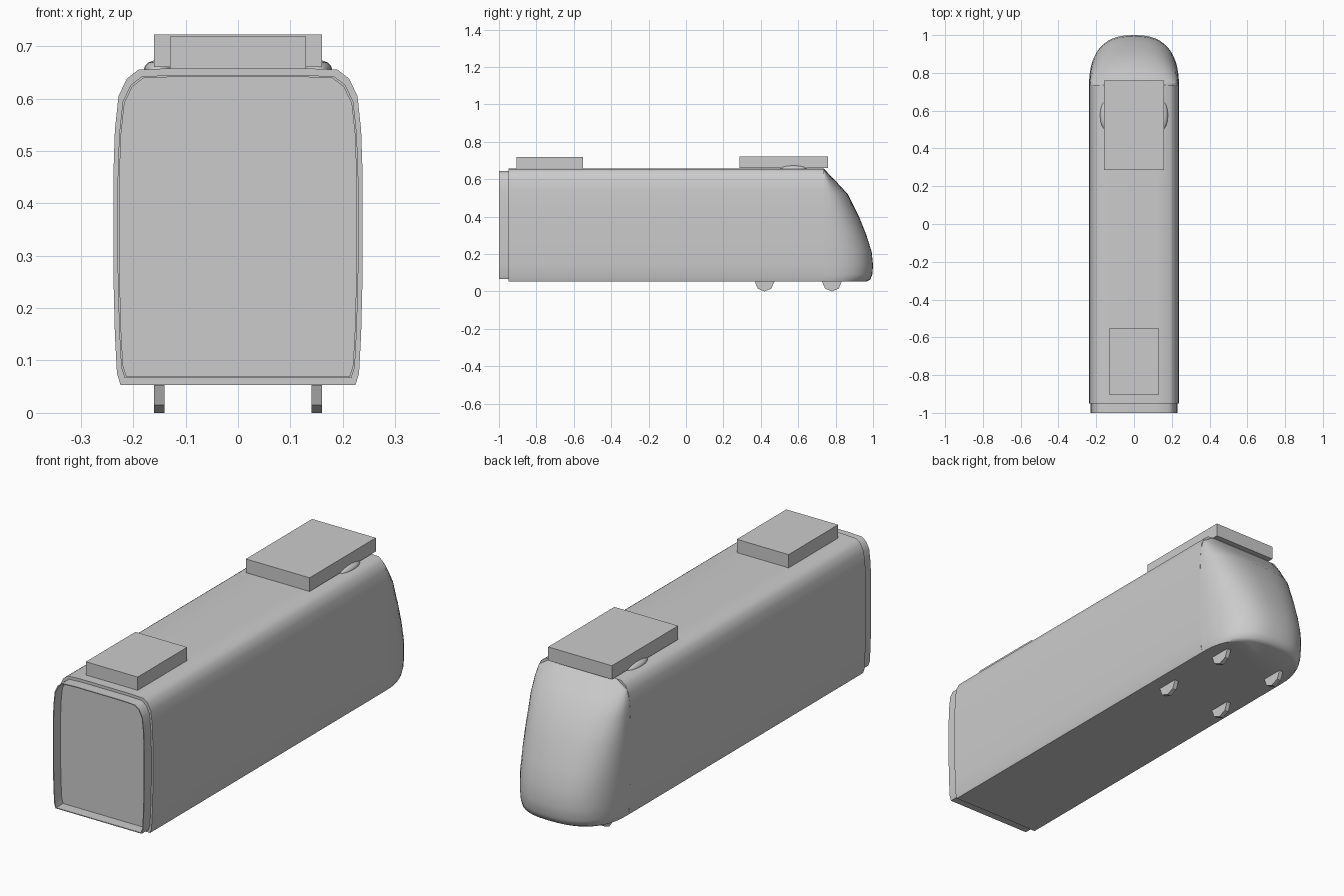
import bpy
import bmesh
import math

cube = bpy.data.objects.get("Cube")
if cube:
    bpy.data.objects.remove(cube, do_unlink=True)

grey = bpy.data.materials.new("plain grey")
grey.use_nodes = True
COLOUR = (0.6, 0.6, 0.6, 1)
grey.diffuse_color = COLOUR
grey.node_tree.nodes["Principled BSDF"].inputs["Base Color"].default_value = COLOUR

# Half cross-section of the car body: half width and height, floor to roof
SECTION = [(0.224, 0.053), (0.231, 0.075), (0.235, 0.15), (0.238, 0.27),
           (0.238, 0.45), (0.235, 0.54), (0.228, 0.605), (0.212, 0.638),
           (0.19, 0.655), (0.12, 0.658)]
# Nose side profile: reach in y, height
NOSE = [(0.965, 0.053), (0.985, 0.063), (0.996, 0.09), (1.0, 0.14), (0.993, 0.21),
        (0.965, 0.3), (0.925, 0.4), (0.865, 0.52), (0.81, 0.58), (0.77, 0.622),
        (0.737, 0.656)]
SHOULDER = 0.737
BACK = -0.95


def finish(bm, name, smooth=None):
    """Turn a bmesh into a grey object, optionally smooth shaded."""
    bmesh.ops.recalc_face_normals(bm, faces=bm.faces[:])
    mesh = bpy.data.meshes.new(name)
    bm.to_mesh(mesh)
    bm.free()
    mesh.materials.append(grey)
    obj = bpy.data.objects.new(name, mesh)
    bpy.context.collection.objects.link(obj)
    if smooth:
        bpy.ops.object.select_all(action='DESELECT')
        obj.select_set(True)
        bpy.context.view_layer.objects.active = obj
        bpy.ops.object.shade_smooth_by_angle(angle=math.radians(smooth))
    return obj


def loft(bm, rings, closed=True):
    """Skin a list of point rings and return the vertex rings."""
    loops = [[bm.verts.new(p) for p in ring] for ring in rings]
    for a, b in zip(loops, loops[1:]):
        count = len(a)
        for i in range(count if closed else count - 1):
            j = (i + 1) % count
            bm.faces.new((a[i], a[j], b[j], b[i]))
    return loops


def section_ring(y, sx=1.0, sz=1.0):
    mid = 0.358
    half = [(x * sx, y, mid + (z - mid) * sz) for x, z in SECTION]
    return half + [(-x, y, z) for x, y, z in reversed(half)]


def half_width(z):
    for (x0, z0), (x1, z1) in zip(SECTION, SECTION[1:]):
        if z <= z1:
            return x0 + (x1 - x0) * max(0, z - z0) / (z1 - z0)
    return SECTION[-1][0]


def box(name, x, y0, y1, z0, z1):
    bm = bmesh.new()
    bmesh.ops.create_cube(bm, size=1)
    for v in bm.verts:
        v.co = (v.co.x * 2 * x, (y0 + y1) / 2 + v.co.y * (y1 - y0),
                (z0 + z1) / 2 + v.co.z * (z1 - z0))
    return finish(bm, name)


# Long body with flat end wall
bm = bmesh.new()
rings = loft(bm, [section_ring(BACK), section_ring(SHOULDER)])
bm.faces.new(rings[0])
bm.faces.new(rings[1])
finish(bm, "body", 40)

# Open gangway sleeve around the end wall
bm = bmesh.new()
outer, inner = (0.965, 0.957), (0.95, 0.945)
loft(bm, [section_ring(BACK, *outer), section_ring(-1.0, *outer),
          section_ring(-1.0, *inner), section_ring(BACK, *inner)])
finish(bm, "gangway_sleeve", 40)

# Rounded nose, each level a superellipse in plan
bm = bmesh.new()
levels = []
STEPS = 24
for reach, z in NOSE:
    ring = []
    for i in range(STEPS + 1):
        a = math.pi * i / STEPS
        c, s = math.cos(a), math.sin(a)
        x = math.copysign(abs(c) ** 0.8, c) * half_width(z)
        ring.append((x, SHOULDER + abs(s) ** 0.8 * (reach - SHOULDER), z))
    levels.append(ring)
rings = loft(bm, levels, closed=False)
bm.faces.new(rings[0])
bmesh.ops.remove_doubles(bm, verts=bm.verts[:], dist=0.0005)
finish(bm, "nose", 45)

# Roof equipment
box("rear_roof_unit", 0.13, -0.905, -0.55, 0.655, 0.718)
box("cab_roof_unit", 0.16, 0.285, 0.76, 0.66, 0.722)

for side, label in ((1, "left"), (-1, "right")):
    # Low fairing beside the cab roof unit
    bm = bmesh.new()
    bmesh.ops.create_uvsphere(bm, u_segments=16, v_segments=8, radius=1)
    for v in bm.verts:
        v.co = (side * 0.15 + v.co.x * 0.03, 0.575 + v.co.y * 0.075,
                0.655 + v.co.z * 0.019)
    finish(bm, label + "_roof_fairing", 40)

    # Small eight-sided wheels
    for y, place in ((0.42, "inner"), (0.78, "outer")):
        bm = bmesh.new()
        ring = [(y + 0.052 * math.cos(k * math.pi / 4),
                 0.052 + 0.052 * math.sin(k * math.pi / 4)) for k in range(8)]
        ends = loft(bm, [[(side * x, py, pz) for py, pz in ring]
                         for x in (0.14, 0.16)])
        for end in ends:
            bm.faces.new(end)
        finish(bm, label + "_" + place + "_wheel")
